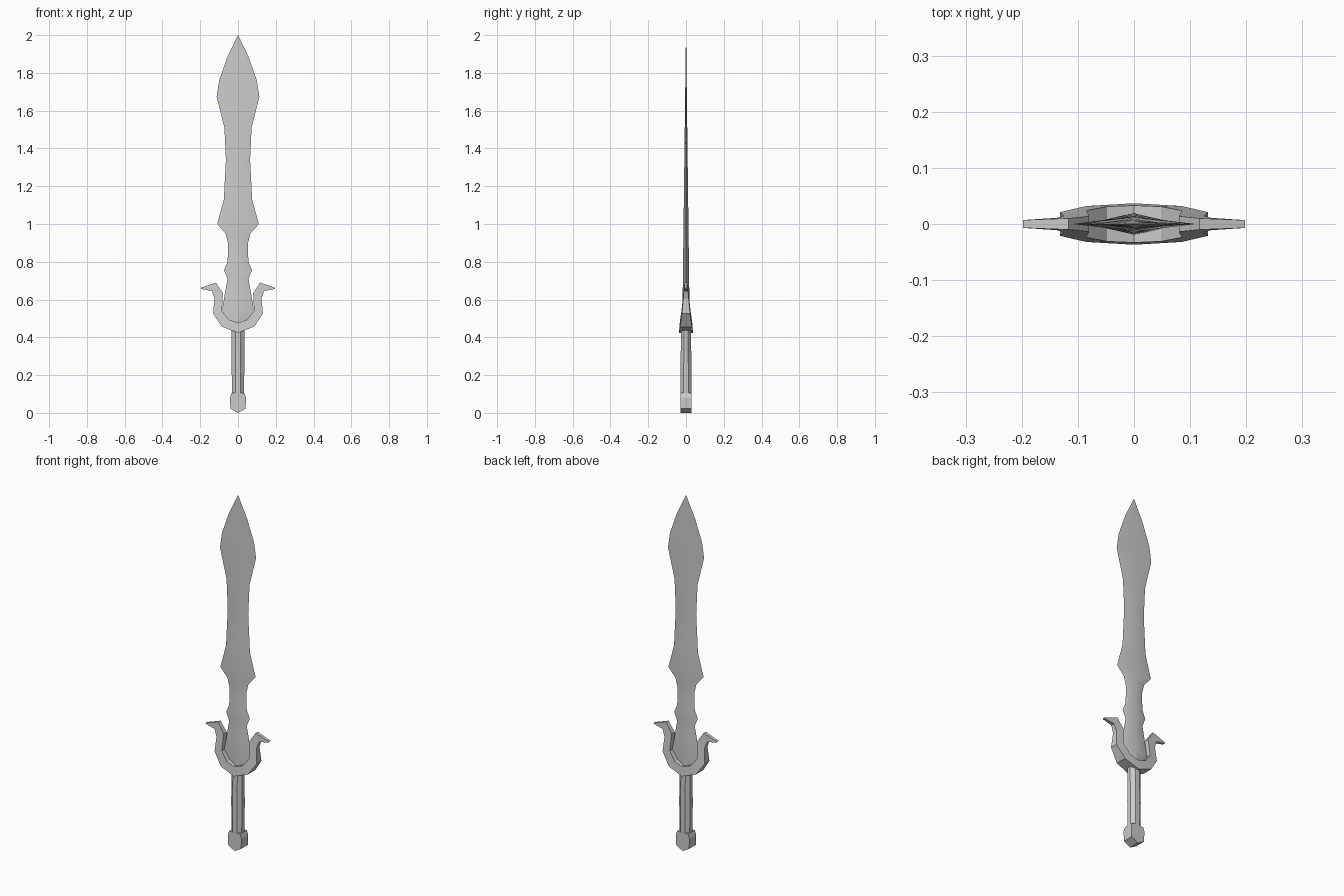
import bpy
import bmesh
import math

cube = bpy.data.objects.get("Cube")
if cube:
    bpy.data.objects.remove(cube, do_unlink=True)

steel = bpy.data.materials.new("grey_steel")
steel.use_nodes = True
GREY = (0.6, 0.6, 0.6, 1)
steel.diffuse_color = GREY
steel.node_tree.nodes["Principled BSDF"].inputs["Base Color"].default_value = GREY


def finish(bm, name, smooth_angle=None):
    bmesh.ops.recalc_face_normals(bm, faces=bm.faces)
    mesh = bpy.data.meshes.new(name)
    bm.to_mesh(mesh)
    bm.free()
    mesh.materials.append(steel)
    obj = bpy.data.objects.new(name, mesh)
    bpy.context.collection.objects.link(obj)
    if smooth_angle:
        bpy.ops.object.select_all(action="DESELECT")
        obj.select_set(True)
        bpy.context.view_layer.objects.active = obj
        bpy.ops.object.shade_smooth_by_angle(angle=math.radians(smooth_angle))
    return obj


def loft(bm, rings):
    """Skin a stack of equal-length rings and cap both ends."""
    loops = [[bm.verts.new(p) for p in ring] for ring in rings]
    n = len(loops[0])
    for a, b in zip(loops, loops[1:]):
        for i in range(n):
            j = (i + 1) % n
            bm.faces.new((a[i], a[j], b[j], b[i]))
    bm.faces.new(loops[0])
    bm.faces.new(loops[-1])


# Blade: diamond cross-sections, (half width, height)
blade_profile = [
    (0.05, 0.46), (0.085, 0.54), (0.068, 0.64), (0.055, 0.71), (0.074, 0.755),
    (0.055, 0.80), (0.052, 0.895), (0.066, 0.95), (0.11, 1.0), (0.075, 1.13),
    (0.064, 1.34), (0.072, 1.51), (0.113, 1.675), (0.10, 1.76), (0.058, 1.88),
    (0.0005, 2.0),
]
bm = bmesh.new()
rings = []
for w, z in blade_profile:
    t = 0.0005 + 0.0125 * (2.0 - z)
    rings.append([(w, 0, z), (0, t, z), (-w, 0, z), (0, -t, z)])
loft(bm, rings)
finish(bm, "blade", 30)

# Guard: paired inner and outer points from the centre to the horn,
# each (x, z, half depth), mirrored to both sides
inner = [(0, 0.477, 0.033), (0.048, 0.493, 0.031), (0.085, 0.54, 0.024),
         (0.08, 0.635, 0.014), (0.117, 0.69, 0.010), (0.198, 0.662, 0.007)]
outer = [(0, 0.424, 0.037), (0.085, 0.456, 0.032), (0.132, 0.525, 0.021),
         (0.125, 0.605, 0.014), (0.138, 0.645, 0.011), (0.196, 0.657, 0.007)]
half = list(zip(inner, outer))
sections = [(-1, p) for p in reversed(half[1:])] + [(1, p) for p in half]
bm = bmesh.new()
rings = []
for s, ((xi, zi, di), (xo, zo, do)) in sections:
    rings.append([(s * xi, -di, zi), (s * xi, di, zi),
                  (s * xo, do, zo), (s * xo, -do, zo)])
loft(bm, rings)
finish(bm, "guard", 20)

# Grip: eight-sided handle, slightly fuller in the lower part
bm = bmesh.new()
rings = []
for z, rx, ry in ((0.09, 0.031, 0.029), (0.25, 0.034, 0.029), (0.44, 0.034, 0.026)):
    angles = [math.radians(22.5 + 45 * i) for i in range(8)]
    k = 1 / math.cos(math.radians(22.5))
    rings.append([(rx * k * math.cos(a), ry * k * math.sin(a), z) for a in angles])
loft(bm, rings)
finish(bm, "grip", 30)

# Pommel: faceted block with a pointed underside
side = [(0.034, 0.104), (0.043, 0.08), (0.040, 0.022)]
outline = side + [(0, 0)] + [(-x, z) for x, z in reversed(side)]
bm = bmesh.new()
loft(bm, [[(x, y, z) for x, z in outline] for y in (-0.03, 0.03)])
finish(bm, "pommel")
